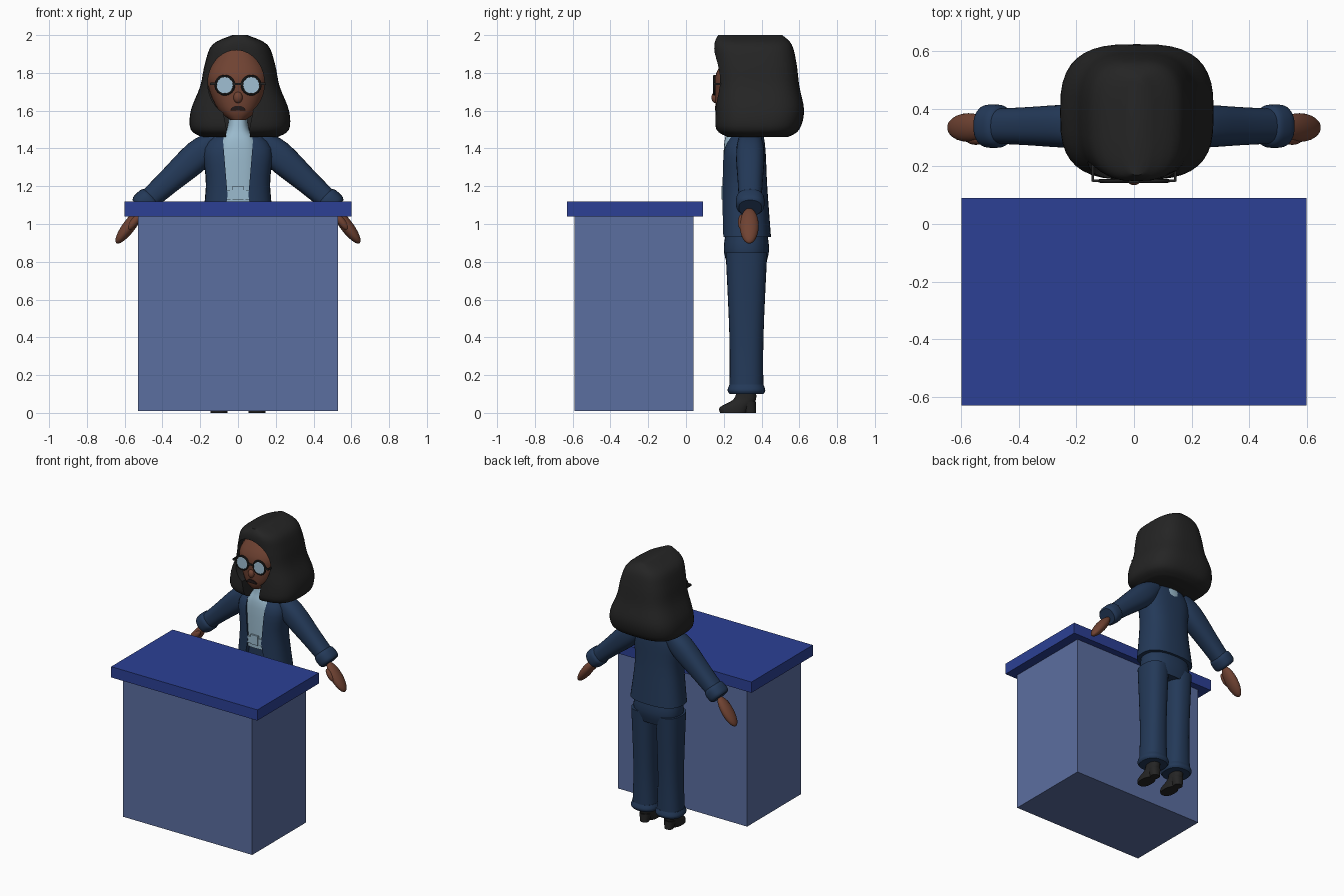
import bpy, bmesh, math
from mathutils import Vector

if "Cube" in bpy.data.objects:
    bpy.data.objects.remove(bpy.data.objects["Cube"], do_unlink=True)


def material(name, red, green, blue):
    mat = bpy.data.materials.new(name)
    mat.use_nodes = True
    mat.diffuse_color = (red, green, blue, 1)
    mat.node_tree.nodes["Principled BSDF"].inputs["Base Color"].default_value = mat.diffuse_color
    return mat


NAVY = material("navy suit", .017, .041, .098)
BLACK = material("black hair", .018, .018, .018)
SKIN = material("brown skin", .16, .055, .032)
SHIRT = material("pale blue shirt", .33, .5, .62)
LENS = material("glass blue", .35, .52, .65)
DARK = material("dark mouth", .016, .01, .01)
TOP = material("royal blue desk top", .025, .051, .3)
BASE = material("slate blue desk base", .105, .156, .352)


def smooth(part, degrees=40):
    bpy.ops.object.select_all(action='DESELECT')
    part.select_set(True)
    bpy.context.view_layer.objects.active = part
    bpy.ops.object.shade_smooth_by_angle(angle=math.radians(degrees))
    return part


def finish(bm, name, mat):
    """Turn a bmesh into a shaded object."""
    bmesh.ops.recalc_face_normals(bm, faces=bm.faces)
    mesh = bpy.data.meshes.new(name)
    bm.to_mesh(mesh)
    bm.free()
    part = bpy.data.objects.new(name, mesh)
    bpy.context.collection.objects.link(part)
    mesh.materials.append(mat)
    return smooth(part)


def spline(keys, steps=4):
    """Run a smooth curve through the key sections."""
    keys = [Vector(key) for key in keys]
    result = []
    for i in range(len(keys) - 1):
        start, end = keys[i], keys[i + 1]
        before = keys[max(i - 1, 0)]
        after = keys[min(i + 2, len(keys) - 1)]
        for step in range(steps):
            t = step / steps
            bend = (end - before) * (1 - t) - (after - start) * t
            ease = t * t * (3 - 2 * t)
            result.append(start.lerp(end, ease) + bend * (t * (1 - t) / 2))
    return result + [keys[-1]]


def loft(name, mat, keys, power=2.4, x=0, sides=32):
    """Skin superellipses; each key is height, half width, half depth, y."""
    bm = bmesh.new()
    rings = []
    for z, width, depth, y in spline(keys):
        ring = []
        for k in range(sides):
            c, s = math.cos(math.tau * k / sides), math.sin(math.tau * k / sides)
            px = x + math.copysign(abs(c) ** (2 / power), c) * width
            py = y + math.copysign(abs(s) ** (2 / power), s) * depth
            ring.append(bm.verts.new((px, py, z)))
        rings.append(ring)
    for low, high in zip(rings, rings[1:]):
        for k in range(sides):
            bm.faces.new((low[k - 1], low[k], high[k], high[k - 1]))
    bm.faces.new(rings[0])
    bm.faces.new(rings[-1])
    return finish(bm, name, mat)


def prism(name, mat, outline, front, back):
    """Extrude an x-z outline along y."""
    bm = bmesh.new()
    face = bm.faces.new([bm.verts.new((x, front, z)) for x, z in outline])
    moved = bmesh.ops.extrude_face_region(bm, geom=[face])["geom"]
    verts = [v for v in moved if isinstance(v, bmesh.types.BMVert)]
    bmesh.ops.translate(bm, vec=(0, back - front, 0), verts=verts)
    return finish(bm, name, mat)


def mirrored(points, x=0):
    """Close a right-hand edge into a symmetric outline."""
    return [(x + w, z) for w, z in points] + [(x - w, z) for w, z in reversed(points)]


def oval(x, z, width, height, turn=math.tau, count=40):
    angles = [turn * k / count for k in range(count)]
    return [(x + width * math.cos(a), z + height * math.sin(a)) for a in angles]


def slab(name, mat, half_width, front, back, bottom, top, x=0):
    outline = mirrored([(half_width, bottom), (half_width, top)], x)
    return prism(name, mat, outline, front, back)


def ellipsoid(name, mat, centre, radii, tilt=0):
    bpy.ops.mesh.primitive_uv_sphere_add(segments=24, ring_count=12, radius=1, location=centre)
    part = bpy.context.object
    part.name, part.scale, part.rotation_euler.y = name, radii, tilt
    part.data.materials.append(mat)
    return smooth(part)


def carve(part, outline, front, back):
    cutter = prism("cutter", DARK, outline, front, back)
    cutter.data.materials[0] = part.data.materials[0]
    cut = part.modifiers.new("opening", 'BOOLEAN')
    cut.operation, cut.solver, cut.object = 'DIFFERENCE', 'EXACT', cutter
    bpy.context.view_layer.objects.active = part
    bpy.ops.object.modifier_move_to_index(modifier=cut.name, index=0)
    bpy.ops.object.modifier_apply(modifier=cut.name)
    bpy.data.objects.remove(cutter, do_unlink=True)
    smooth(part)


# Desk
slab("desk_base", BASE, .53, -.59, .04, .01, 1.04)
slab("desk_top", TOP, .6, -.63, .09, 1.04, 1.12)

# Jacket, open at the front over a high-necked shirt
jacket = loft("jacket", NAVY, [(.93, .2, .13, .32), (1.2, .17, .12, .31),
                               (1.4, .18, .11, .31), (1.5, .08, .07, .33)], 2.6)
carve(jacket, mirrored([(.1, .9), (.055, 1.15), (.08, 1.45), (.06, 1.6)]), .1, .23)
loft("shirt", SHIRT, [(1.1, .13, .11, .31), (1.4, .12, .11, .31),
                      (1.5, .06, .09, .31), (1.57, .05, .08, .31)], 2.6)
slab("shirt_belt", SHIRT, .06, .194, .25, 1.13, 1.18)
slab("belt_knot", SHIRT, .03, .188, .25, 1.13, 1.2)

# Trouser seat
loft("trouser_seat", NAVY, [(.78, .16, .1, .32), (.87, .18, .12, .32), (1, .16, .1, .32)])

# Limbs
for side, s in (("left", 1), ("right", -1)):
    foot = s * .1
    loft(side + "_trouser_leg", NAVY, [(.1, .09, .09, .32), (.4, .08, .09, .32),
                                       (.85, .09, .11, .32)], x=foot)
    loft(side + "_trouser_cuff", NAVY, [(.1, .09, .09, .32), (.12, .1, .1, .32),
                                        (.15, .09, .09, .32)], x=foot)
    loft(side + "_shoe", BLACK, [(0, .045, .07, .25), (.03, .045, .08, .26),
                                 (.07, .04, .06, .31), (.12, .04, .05, .32)], x=foot)
    loft(side + "_shoe_heel", BLACK, [(0, .03, .03, .34), (.06, .04, .04, .33)], x=foot)

    # Arms are lofted hanging down, then swung outwards
    sleeve = loft(side + "_sleeve", NAVY, [(-.46, .055, .06, 0), (-.3, .065, .066, 0),
                                           (-.08, .08, .075, 0), (.05, .05, .06, 0)])
    cuff = loft(side + "_sleeve_cuff", NAVY, [(-.5, .055, .06, 0), (-.48, .066, .074, 0),
                                              (-.43, .066, .074, 0), (-.41, .05, .06, 0)])
    for part in (sleeve, cuff):
        part.location = (s * .15, .34, 1.42)
        part.rotation_euler.y = s * math.radians(-48)
    tilt = s * math.radians(-37)
    ellipsoid(side + "_hand", SKIN, (s * .575, .335, .99), (.034, .05, .115), tilt)
    ellipsoid(side + "_thumb", SKIN, (s * .55, .295, 1.01), (.02, .02, .05), tilt)

# Head and face
loft("head", SKIN, [(1.55, .04, .06, .24), (1.6, .1, .11, .27), (1.7, .15, .15, .305),
                    (1.8, .16, .15, .31), (1.93, .08, .08, .32)], 2.3)
ellipsoid("nose", SKIN, (0, .155, 1.67), (.024, .02, .03))
prism("mouth", DARK, oval(0, 1.6, .04, .026, math.pi), .153, .19)

# Round glasses
for side, s in (("left", 1), ("right", -1)):
    x, z = s * .07, 1.735
    prism(side + "_lens", LENS, oval(x, z, .046, .046), .146, .153)
    bpy.ops.mesh.primitive_torus_add(major_segments=32, minor_segments=8, major_radius=.048,
                                     minor_radius=.007, location=(x, .15, z),
                                     rotation=(math.pi / 2, 0, 0))
    rim = smooth(bpy.context.object)
    rim.name = side + "_glasses_rim"
    rim.data.materials.append(BLACK)
    slab(side + "_glasses_hinge", BLACK, .015, .146, .154, z, z + .014, s * .13)
    slab(side + "_glasses_temple", BLACK, .004, .148, .3, z, z + .012, s * .143)
slab("glasses_bridge", BLACK, .025, .143, .151, z, z + .012)

# Shoulder-length hair, cut open around the face and neck
hair = loft("hair", BLACK, [(1.46, .2, .16, .38), (1.5, .26, .22, .38), (1.6, .26, .235, .39),
                            (1.73, .21, .22, .38), (1.85, .185, .215, .37),
                            (1.95, .145, .205, .355), (2, .04, .17, .34)], 3, .01, 40)
carve(hair, oval(-.01, 1.745, .15, .175), 0, .3)
carve(hair, mirrored([(.07, 1.4), (.06, 1.5), (.08, 1.6)]), 0, .3)
